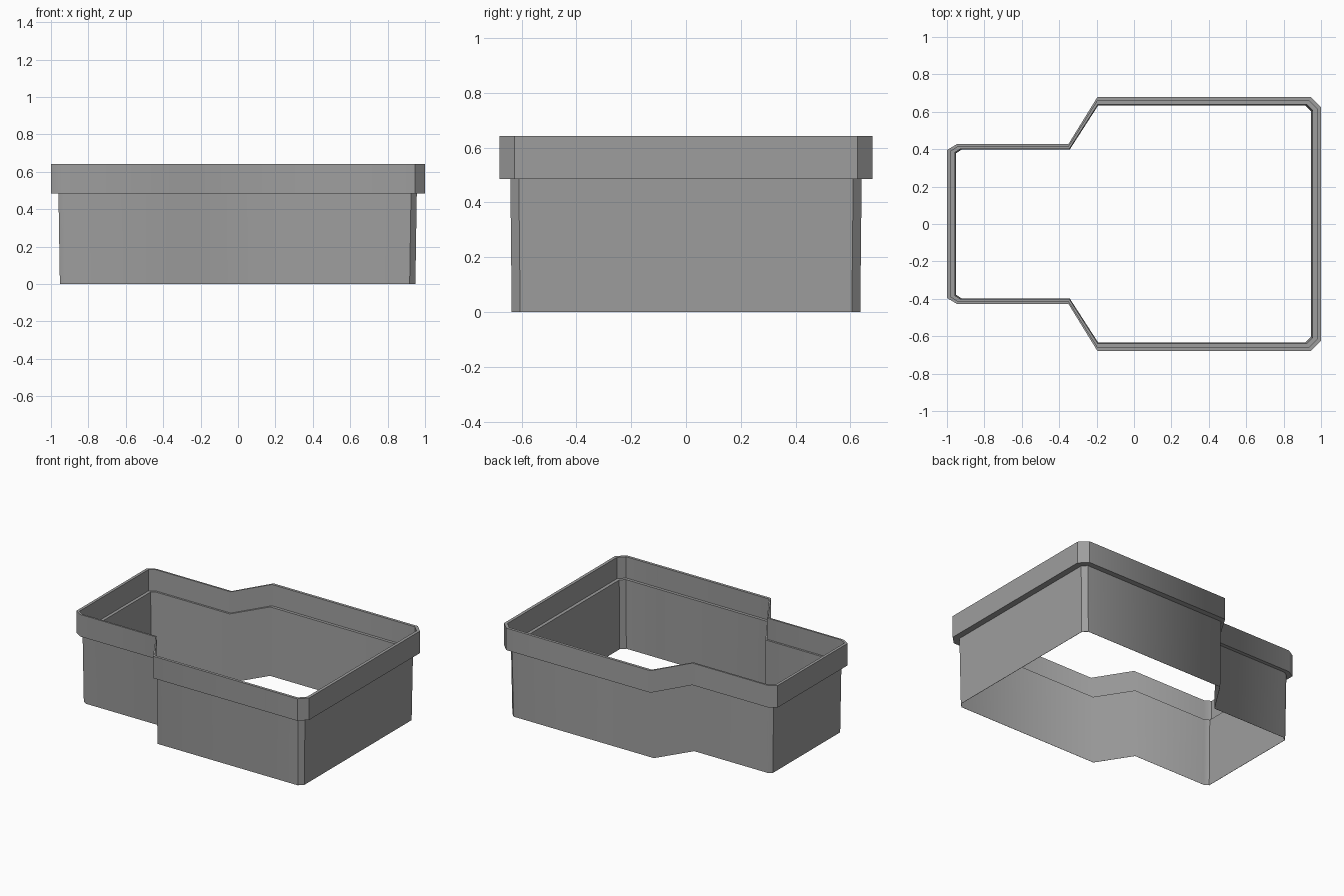
import bpy
import bmesh

cube = bpy.data.objects.get("Cube")
if cube:
    bpy.data.objects.remove(cube)

grey = bpy.data.materials.new("mid grey")
grey.use_nodes = True
colour = (0.34, 0.34, 0.34, 1)
grey.diffuse_color = colour
grey.node_tree.nodes["Principled BSDF"].inputs["Base Color"].default_value = colour


def mirrored(half):
    """Close a half outline by mirroring it front to back."""
    return half + [(x, -y) for x, y in reversed(half)]


def blend(a, b, t):
    return [(p[0] + (q[0] - p[0]) * t, p[1] + (q[1] - p[1]) * t) for p, q in zip(a, b)]


def scaled(outline, s):
    return [(x * s, y * s) for x, y in outline]


# Stepped outlines with chamfered corners, from the wide end to the narrow end
collar = mirrored([(1, 0.625), (0.945, 0.68), (-0.195, 0.68),
                   (-0.35, 0.428), (-0.945, 0.428), (-1, 0.395)])
wall = mirrored([(0.956, 0.61), (0.925, 0.641), (-0.193, 0.641),
                 (-0.347, 0.402), (-0.93, 0.402), (-0.96, 0.383)])
SHARP_CORNERS = {0, 1, 5, 6, 10, 11}


def ring_shell(name, sections):
    """Skin a closed loop of outlines, given as (outline, height)."""
    bm = bmesh.new()
    rings = [[bm.verts.new((x, y, z)) for x, y in outline] for outline, z in sections]
    n = len(rings[0])
    for k, low in enumerate(rings):
        high = rings[(k + 1) % len(rings)]
        for i in range(n):
            j = (i + 1) % n
            bm.faces.new((low[i], low[j], high[j], high[i])).smooth = True
    # Keep profile edges and chamfers crisp, let the step in the side blend
    for ring in rings:
        for i in range(n):
            bm.edges.get((ring[i], ring[(i + 1) % n])).smooth = False
    for k, ring in enumerate(rings):
        for i in SHARP_CORNERS:
            bm.edges.get((ring[i], rings[(k + 1) % len(rings)][i])).smooth = False
    bmesh.ops.recalc_face_normals(bm, faces=bm.faces)
    mesh = bpy.data.meshes.new(name)
    bm.to_mesh(mesh)
    bm.free()
    mesh.materials.append(grey)
    obj = bpy.data.objects.new(name, mesh)
    bpy.context.collection.objects.link(obj)
    return obj


# Thin, slightly tapered wall, open at top and bottom
inner = scaled(wall, 0.998)
ring_shell("side_wall", [(scaled(wall, 0.992), 0), (wall, 0.487),
                         (inner, 0.487), (scaled(inner, 0.992), 0)])

# Overhanging collar with a ledge inside
rim = blend(collar, wall, 0.5)
ring_shell("collar", [(inner, 0.485), (collar, 0.485), (collar, 0.642),
                      (rim, 0.642), (rim, 0.49), (inner, 0.49)])
